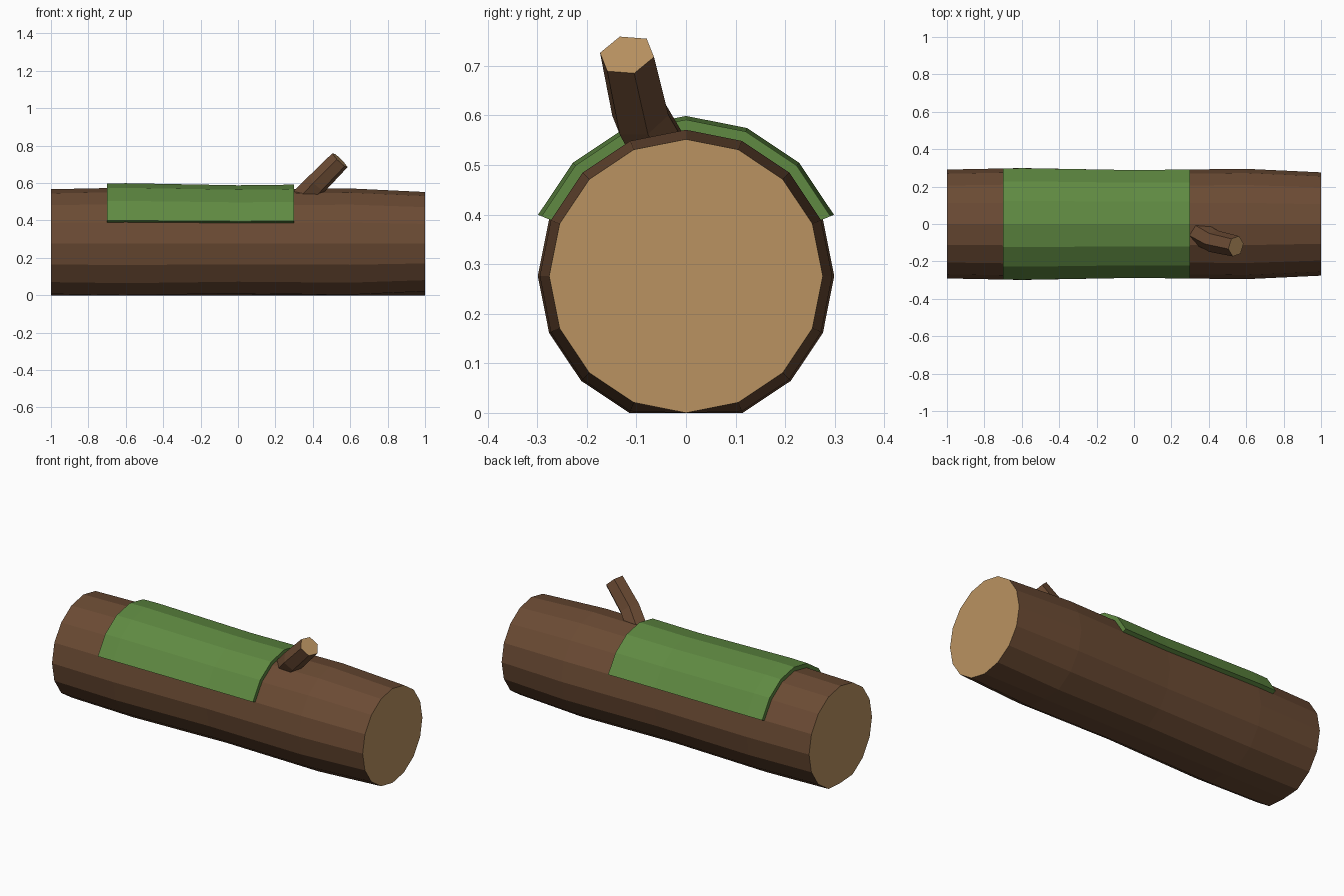
import bpy
from math import sin, cos, pi, radians
from mathutils import Vector

if "Cube" in bpy.data.objects:
    bpy.data.objects.remove(bpy.data.objects["Cube"])


def material(name, rgb):
    m = bpy.data.materials.new(name)
    m.diffuse_color = (*rgb, 1)
    m.use_nodes = True
    m.node_tree.nodes["Principled BSDF"].inputs["Base Color"].default_value = m.diffuse_color
    return m


BARK = material("bark", (0.147, 0.070, 0.034))
WOOD = material("cut_wood", (0.49, 0.29, 0.12))
MOSS = material("moss", (0.115, 0.254, 0.054))


def loft(name, rings, side_mat, cap_mat):
    """Skin closed rings of equal size and cap both ends."""
    n = len(rings[0])
    verts = [v for ring in rings for v in ring]
    faces = []
    for r in range(len(rings) - 1):
        for i in range(n):
            a, b = r * n + i, r * n + (i + 1) % n
            faces.append((a, b, b + n, a + n))
    last = (len(rings) - 1) * n
    faces += [tuple(reversed(range(n))), tuple(range(last, last + n))]
    mesh = bpy.data.meshes.new(name)
    mesh.from_pydata(verts, [], faces)
    mesh.materials.append(side_mat)
    mesh.materials.append(cap_mat)
    for p in mesh.polygons[-2:]:
        p.material_index = 1
    mesh.update()
    obj = bpy.data.objects.new(name, mesh)
    bpy.context.collection.objects.link(obj)
    return obj


AXIS_Z = 0.276
SIDES = 16
STATIONS = [(-1, 0.291), (-0.6, 0.299), (0, 0.288), (0.6, 0.295), (1, 0.276)]


def radius_at(x):
    for (x0, r0), (x1, r1) in zip(STATIONS, STATIONS[1:]):
        if x <= x1:
            return r0 + (r1 - r0) * (x - x0) / (x1 - x0)


def around(x, r, step):
    # point around the log axis, step 0 is the top, going towards -y
    a = 2 * pi * step / SIDES
    return (x, -r * sin(a), max(0, AXIS_Z + r * cos(a)))


# Log: uneven 16-sided trunk flattened where it rests on the ground
loft("log", [[around(x, r, -i) for i in reversed(range(SIDES))][::-1][::1]
             for x, r in STATIONS], BARK, WOOD)

# Moss: thick arc draped over the top, following the trunk's radius
moss_rings = []
for x in (-0.7, -0.6, 0, 0.3):
    r = radius_at(x)
    outer = [around(x, r + 0.024, -i) for i in range(-3, 4)]
    inner = [around(x, r - 0.012, -i) for i in range(3, -4, -1)]
    moss_rings.append((outer + inner))
moss = loft("moss", moss_rings, MOSS, MOSS)

# Branch stub: bent six-sided tube with a cut end
path = [Vector(p) for p in ((0.29, -0.015, 0.46), (0.425, -0.092, 0.60),
                            (0.545, -0.119, 0.722))]
branch_rings = []
for i, (p, r) in enumerate(zip(path, (0.066, 0.061, 0.057))):
    t = (path[min(i + 1, 2)] - path[max(i - 1, 0)]).normalized()
    v = t.cross(Vector((0, 1, 0))).normalized()
    if v.z < 0:
        v = -v
    u = t.cross(v).normalized()
    if u.y < 0:
        u = -u
    angles = [radians(-15 + 60 * k) for k in range(6)]
    branch_rings.append([p + r * (cos(a) * u + sin(a) * v) for a in angles])
loft("branch_stub", branch_rings, BARK, WOOD)

# Make all surfaces face outward
import bmesh
for obj in bpy.context.collection.objects:
    bm = bmesh.new()
    bm.from_mesh(obj.data)
    bmesh.ops.recalc_face_normals(bm, faces=bm.faces)
    bm.to_mesh(obj.data)
    bm.free()
